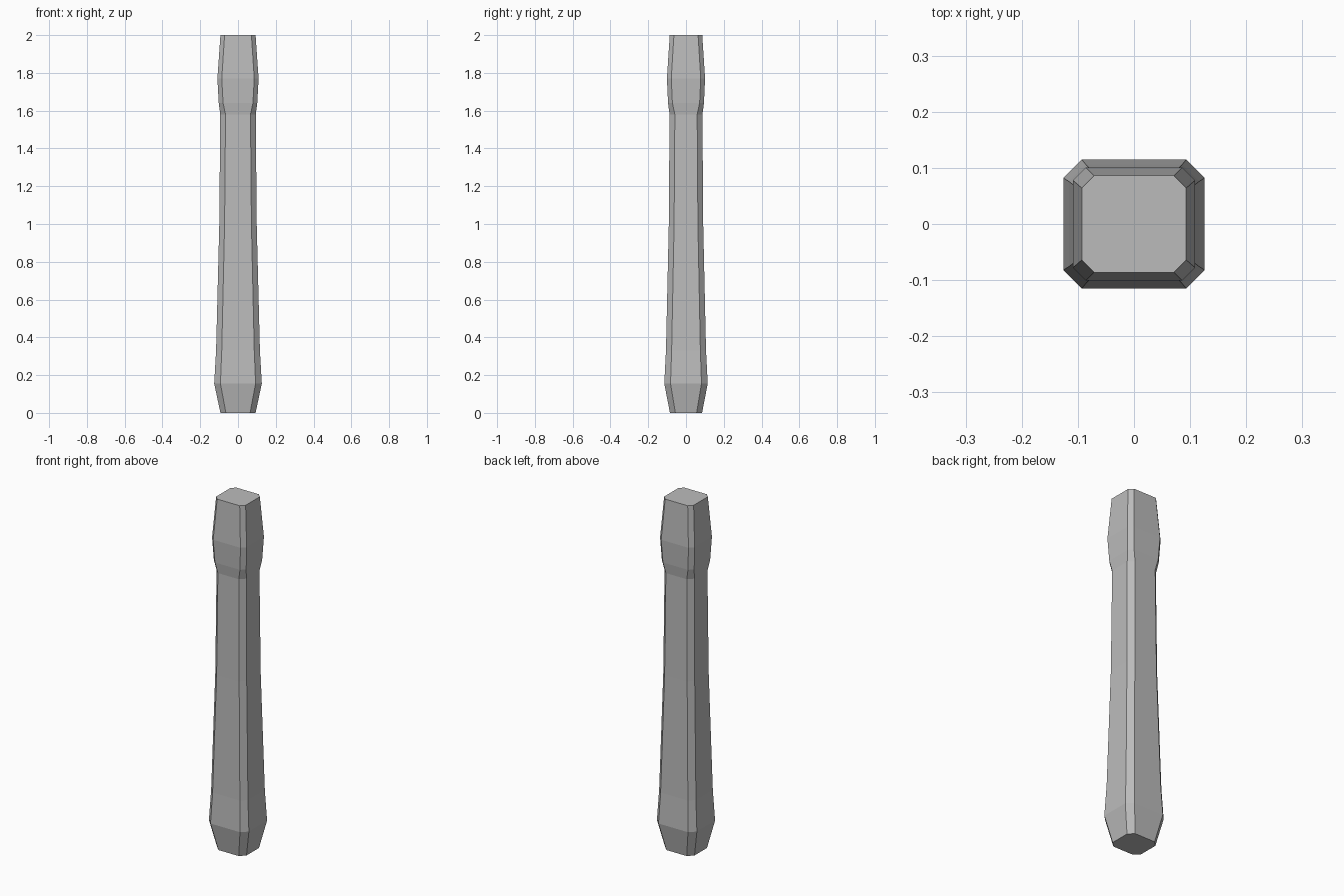
import bpy
import bmesh

cube = bpy.data.objects.get("Cube")
if cube:
    bpy.data.objects.remove(cube, do_unlink=True)

# One plain grey for the whole post
grey = bpy.data.materials.new("plain grey")
colour = (0.5, 0.5, 0.5, 1.0)
grey.use_nodes = True
grey.diffuse_color = colour
grey.node_tree.nodes["Principled BSDF"].inputs["Base Color"].default_value = colour

# Profile from foot to head: height, half width, half depth, corner chamfer
PROFILE = [
    (0.0, 0.093, 0.085, 0.029),
    (0.155, 0.126, 0.115, 0.033),
    (0.33, 0.116, 0.106, 0.030),
    (1.0, 0.099, 0.091, 0.028),
    (1.58, 0.094, 0.087, 0.028),
    (1.64, 0.102, 0.095, 0.023),
    (1.77, 0.109, 0.101, 0.023),
    (2.0, 0.093, 0.086, 0.022),
]


def chamfered_ring(bm, z, hx, hy, c):
    """Eight vertices, counter-clockwise, of a rectangle with cut corners."""
    corners = []
    for sx, sy in ((1, 1), (-1, 1), (-1, -1), (1, -1)):
        pair = [(sx * hx, sy * (hy - c), z), (sx * (hx - c), sy * hy, z)]
        corners += pair if sx * sy > 0 else pair[::-1]
    return [bm.verts.new(p) for p in corners]


# Loft the rings into a closed post
bm = bmesh.new()
rings = [chamfered_ring(bm, *row) for row in PROFILE]
for low, high in zip(rings, rings[1:]):
    for i in range(len(low)):
        j = (i + 1) % len(low)
        bm.faces.new((low[i], low[j], high[j], high[i]))
bm.faces.new(rings[0][::-1])
bm.faces.new(rings[-1])
bmesh.ops.recalc_face_normals(bm, faces=bm.faces)

mesh = bpy.data.meshes.new("post")
bm.to_mesh(mesh)
bm.free()
mesh.materials.append(grey)
post = bpy.data.objects.new("post", mesh)
bpy.context.collection.objects.link(post)
